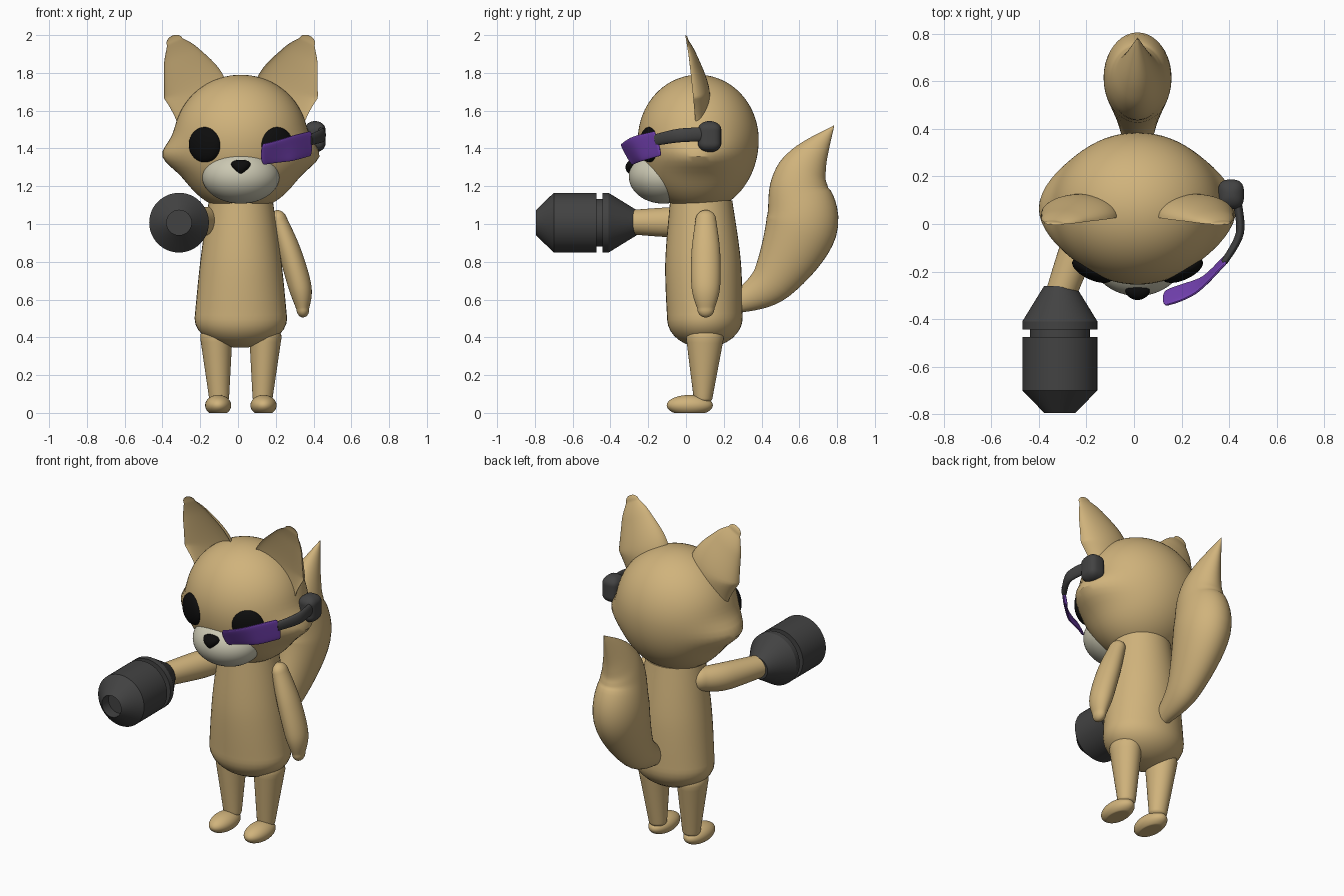
import bpy, bmesh, math
from mathutils import Vector

if "Cube" in bpy.data.objects:
    bpy.data.objects.remove(bpy.data.objects["Cube"])

middle = Vector((.015, 0, 0))  # mid-line of the character


def material(name, *rgb):
    made = bpy.data.materials.new(name)
    made.use_nodes = True
    made.diffuse_color = (*rgb, 1)
    made.node_tree.nodes["Principled BSDF"].inputs["Base Color"].default_value = (*rgb, 1)
    return made


fur = material("tan fur", .63, .45, .2)
cream = material("pale muzzle", .6, .58, .45)
black = material("black", .004, .004, .004)
grey = material("dark grey", .055, .055, .055)
purple = material("purple visor", .18, .055, .46)


def finish(name, bm, mat):
    bmesh.ops.recalc_face_normals(bm, faces=bm.faces)
    mesh = bpy.data.meshes.new(name)
    bm.to_mesh(mesh)
    bm.free()
    mesh.materials.append(mat)
    ob = bpy.data.objects.new(name, mesh)
    bpy.context.collection.objects.link(ob)
    bpy.ops.object.select_all(action='DESELECT')
    ob.select_set(True)
    bpy.context.view_layer.objects.active = ob
    bpy.ops.object.shade_smooth_by_angle(angle=math.radians(30))
    return ob


def ball(name, mat, centre, radii, tweak=None):
    """Ellipsoid whose unit sphere can first be reshaped by a rule."""
    bm = bmesh.new()
    bmesh.ops.create_uvsphere(bm, u_segments=64, v_segments=40, radius=1)
    if tweak:
        for vert in bm.verts:
            tweak(vert.co)
    bmesh.ops.scale(bm, vec=radii, verts=bm.verts)
    ob = finish(name, bm, mat)
    ob.location = middle + Vector(centre)
    return ob


def spline(rows, steps=8):
    """Smooth curve through rows of section values."""
    rows = [Vector(row) for row in rows]
    padded = [rows[0], *rows, rows[-1]]
    result = []
    for before, start, end, after in zip(padded, padded[1:], padded[2:], padded[3:]):
        leave, arrive = (end - before) / 2, (after - start) / 2
        for step in range(steps):
            t = step / steps
            ease = t * t * (3 - 2 * t)
            result.append(start.lerp(end, ease) + leave * t * (1 - t) ** 2 - arrive * t * t * (1 - t))
    return result + [rows[-1]]


def loft(name, mat, rows, caps=(0, 0), front=1, power=1, side=1, sides=40):
    """Skin oval rings across a path; rows hold x, y, z, half width, half depth."""
    sections = spline(rows)
    centres = [Vector((side * s[0], s[1], s[2])) + middle for s in sections]
    last = len(sections) - 1
    rings = []

    def add_ring(i, shift, scale):
        along = (centres[min(i + 1, last)] - centres[max(i - 1, 0)]).normalized()
        across = (Vector((1, 0, 0)) - along * along.x).normalized()
        up = along.cross(across)
        ring = []
        for k in range(sides):
            angle = math.tau * k / sides
            c, s = (math.copysign(abs(v) ** power, v) for v in (math.cos(angle), math.sin(angle)))
            s *= front if s < 0 else 1
            offset = across * c * sections[i][3] + up * s * sections[i][4]
            ring.append(bm.verts.new(centres[i] + along * shift + offset * scale))
        rings.append(ring)

    bm = bmesh.new()
    dome = [(math.sin(a), math.cos(a)) for a in (math.pi / 2 * k / 8 for k in range(1, 8))]
    if caps[0]:
        for rise, shrink in reversed(dome):
            add_ring(0, -caps[0] * rise, shrink)
    for i in range(last + 1):
        add_ring(i, 0, 1)
    if caps[1]:
        for rise, shrink in dome:
            add_ring(last, caps[1] * rise, shrink)
    for low, high in zip(rings, rings[1:]):
        for k in range(sides):
            bm.faces.new((low[k], low[k - 1], high[k - 1], high[k]))
    bm.faces.new(rings[0])
    bm.faces.new(rings[-1])
    return finish(name, bm, mat)


# Round head with pointed cheeks and a flat underside
def shape_head(co):
    if co.z < 0:
        co.z = max(co.z * 1.1, -1)
    cheek = math.exp(-((co.z + .28) / .25) ** 2)
    co.x += .23 * cheek * co.x ** 5


ball("head", fur, (0, .065, 1.445), (.355, .32, .345), shape_head)

# Torso, rounded underneath
loft("torso", fur, [(0, .1, .5, .245, .2), (0, .09, .8, .215, .2), (0, .08, 1.12, .17, .165)], caps=(.155, 0))


# Feet have flat soles
def flatten_sole(co):
    co.z = max(co.z, -.73)


# Paired parts
for side, word in ((1, "left"), (-1, "right")):
    loft(word + "_ear", fur,
         [(.24, .05, 1.54, .1, .06), (.24, .035, 1.7, .17, .09), (.31, .015, 1.88, .105, .045),
          (.35, .002, 1.965, .045, .012)], caps=(0, .035), front=-.3, side=side)
    loft(word + "_leg", fur, [(.115, .09, .08, .053, .05), (.13, .1, .4, .085, .1)], caps=(.03, .08), side=side)
    ball(word + "_foot", fur, (side * .12, .02, .04), (.069, .122, .055), flatten_sole)
    eye = ball(word + "_eye", black, (side * .19, -.195, 1.42), (.092, .04, .093))
    eye.rotation_euler.z = side * .43


# Nose widens towards the top
def widen_top(co):
    co.x *= 1 + .6 * co.z


ball("muzzle", cream, (0, -.12, 1.253), (.205, .183, .145))
ball("nose", black, (0, -.28, 1.3), (.045, .04, .04), widen_top)

# Hanging left arm and raised right arm
loft("left_arm", fur, [(.2, .105, 1.02, .045, .055), (.26, .105, .85, .06, .076), (.315, .105, .66, .06, .075),
                       (.328, .105, .55, .034, .045)], caps=(.055, .045))
loft("right_arm", fur, [(-.165, .06, 1.02, .065, .07), (-.235, -.06, 1.01, .075, .08),
                        (-.325, -.3, 1.01, .064, .064)], caps=(.08, 0))

# Arm cannon turned from a profile, with a groove and a hollow mouth
thin, slim, wide = .066, .126, .158
profile = [(-.26, 0), (-.26, thin), (-.41, wide), (-.443, wide), (-.443, slim), (-.475, slim),
           (-.475, wide), (-.7, wide), (-.795, thin), (-.73, thin), (-.73, 0)]
bm = bmesh.new()
points = [bm.verts.new((radius, y, 0)) for y, radius in profile]
edges = [bm.edges.new(pair) for pair in zip(points, points[1:])]
bmesh.ops.spin(bm, geom=points + edges, cent=(0, 0, 0), axis=(0, 1, 0), angle=math.tau, steps=48)
bmesh.ops.remove_doubles(bm, verts=bm.verts, dist=.0005)
cannon = finish("arm_cannon", bm, grey)
cannon.location = (-.312, 0, 1.007)

# Bushy tail tapering to a point: y, z, half thickness
tail = [(.27, .58, .055), (.46, .7, .12), (.61, .98, .19), (.6, 1.2, .155), (.65, 1.34, .105), (.783, 1.52, .002)]
loft("tail", fur, [(0, y, z, thick * .75, thick) for y, z, thick in tail], caps=(.03, 0))

# Headset: visor plate, boom and earpiece
loft("visor", purple, [(.125, -.31, 1.37, .008, .063), (.26, -.255, 1.398, .008, .069),
                       (.365, -.155, 1.425, .008, .067)], caps=(.02, .015), power=.5)
loft("headset_boom", grey, [(.365, -.16, 1.445, .014, .03), (.43, -.04, 1.468, .017, .036),
                            (.42, .09, 1.475, .019, .037)])
loft("headset_earpiece", grey, [(.393, .125, z, .055, .062) for z in (1.425, 1.5)], caps=(.045, .045), power=.7)
